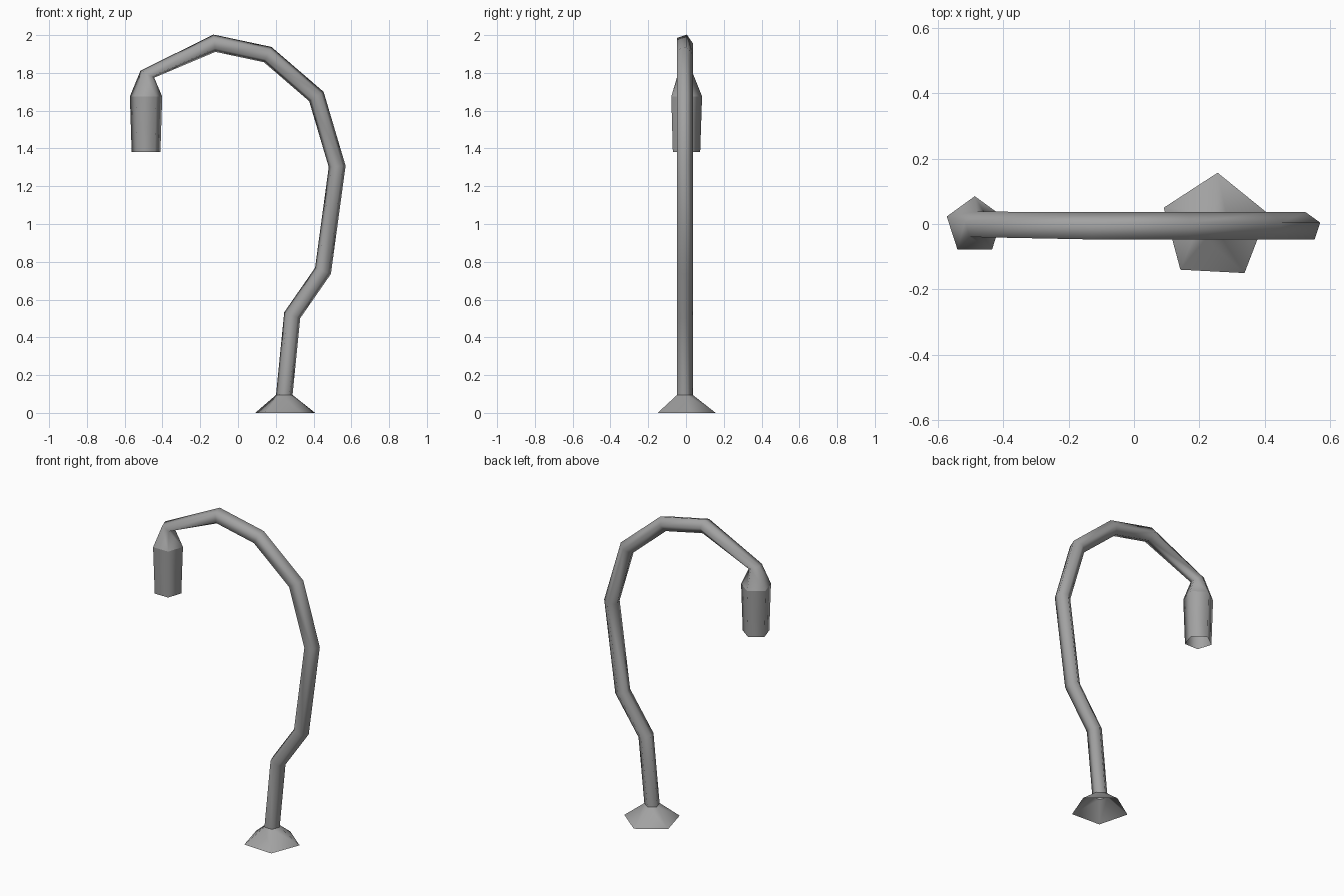
import bpy, bmesh, math
from mathutils import Vector

SIDES = 5

cube = bpy.data.objects.get("Cube")
if cube:
    bpy.data.objects.remove(cube)

metal = bpy.data.materials.new("grey_metal")
metal.use_nodes = True
grey = (0.36, 0.36, 0.36, 1)
metal.diffuse_color = grey
metal.node_tree.nodes["Principled BSDF"].inputs["Base Color"].default_value = grey


def ring(x, z, radius, across=(1, 0), stretch=1.0, y=-0.01, phase=90):
    """Five-sided section with one corner at the back, tilted along `across` in XZ."""
    points = []
    for i in range(SIDES):
        a = math.radians(phase) + i * math.tau / SIDES
        u = radius * stretch * math.cos(a)
        points.append((x + u * across[0], y + radius * math.sin(a), z + u * across[1]))
    return points


def loft(name, rings):
    """Open-ended smooth skin through a list of rings."""
    bm = bmesh.new()
    loops = [[bm.verts.new(p) for p in r] for r in rings]
    for low, high in zip(loops, loops[1:]):
        for i in range(SIDES):
            j = (i + 1) % SIDES
            bm.faces.new((low[j], low[i], high[i], high[j]))
    for f in bm.faces:
        f.smooth = True
    mesh = bpy.data.meshes.new(name)
    bm.normal_update()
    # Skins have no caps, so turn them outward by hand
    f = next(iter(bm.faces))
    middle = sum((v.co for loop in loops[:2] for v in loop), Vector()) / (2 * SIDES)
    if f.normal.dot(f.calc_center_median() - middle) < 0:
        bmesh.ops.reverse_faces(bm, faces=bm.faces[:])
    bm.to_mesh(mesh)
    bm.free()
    mesh.materials.append(metal)
    obj = bpy.data.objects.new(name, mesh)
    bpy.context.collection.objects.link(obj)
    return obj


# Bent pole: mitred rings along a path in the XZ plane
path = [Vector(p) for p in (
    (0.245, 0.095), (0.287, 0.517), (0.45, 0.752), (0.525, 1.305),
    (0.415, 1.675), (0.157, 1.897), (-0.125, 1.957), (-0.48, 1.793))]
R = 0.046
pole = [ring(*path[0], R)]
for before, here, after in zip(path, path[1:], path[2:]):
    t_in, t_out = (here - before).normalized(), (after - here).normalized()
    t = (t_in + t_out).normalized()
    pole.append(ring(*here, R, (t.y, -t.x), 1 / t.dot(t_in)))

# Pole end bends down into the lamp hood
neck = Vector((-0.07, 0.035)).normalized()
pole.append(ring(*path[-1], 0.043, neck, y=-0.005))
hood_rim = ring(-0.487, 1.675, 0.09, (-1, 0), y=-0.005)
loft("pole_and_hood", pole + [hood_rim])

# Lamp housing, tapering slightly to an open bottom
loft("lamp_housing", [hood_rim, ring(-0.487, 1.38, 0.08, (-1, 0), y=-0.005)])

# Flared hollow foot
loft("foot", [ring(0.247, 0.0, 0.167, phase=87), ring(0.245, 0.095, R)])
